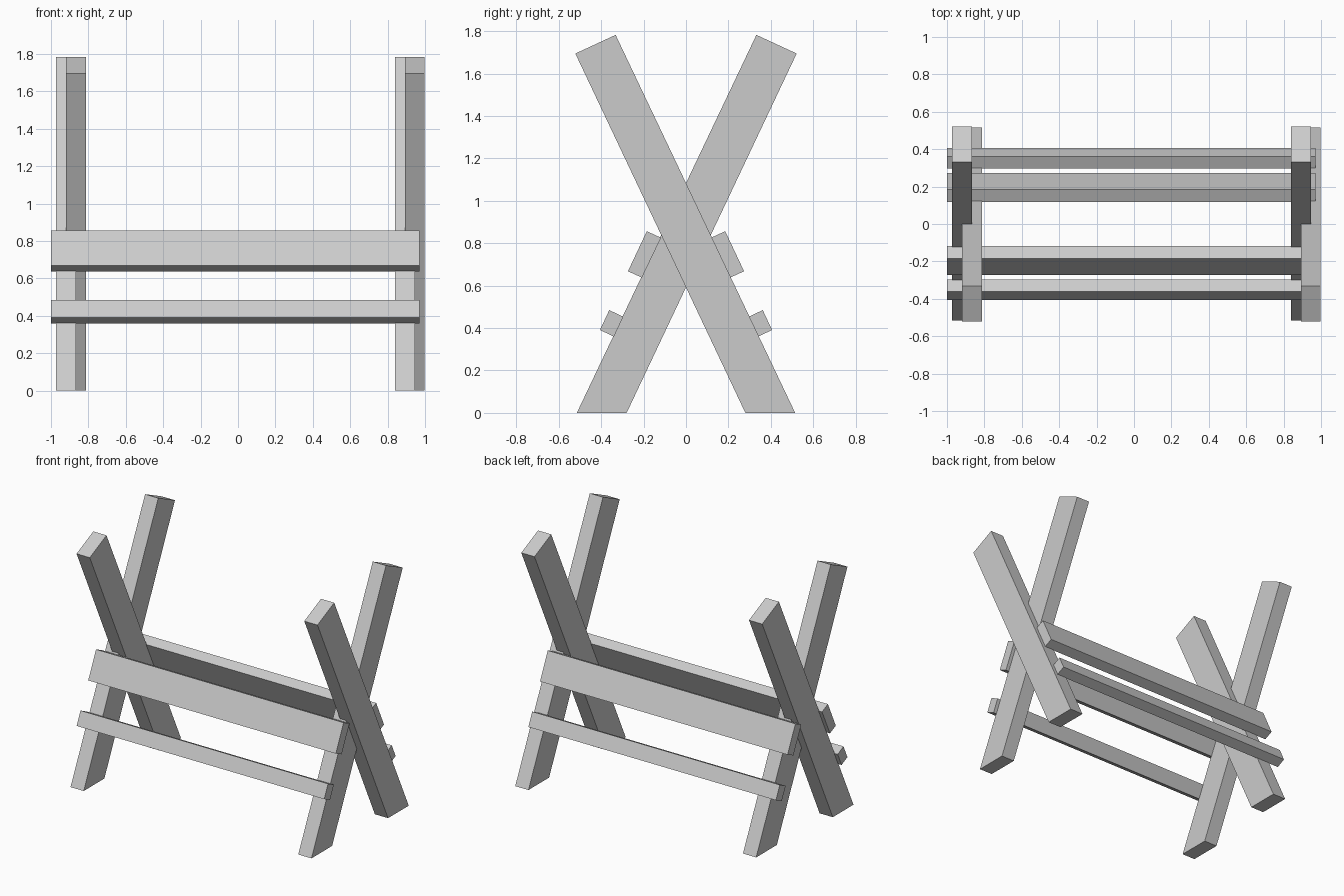
import bpy, bmesh

cube = bpy.data.objects.get("Cube")
if cube:
    bpy.data.objects.remove(cube, do_unlink=True)

# One plain wood-grey finish for every part
grey = bpy.data.materials.new("light grey")
grey.use_nodes = True
colour = (0.6, 0.6, 0.6, 1)
grey.diffuse_color = colour
grey.node_tree.nodes["Principled BSDF"].inputs["Base Color"].default_value = colour


def prism(name, profile, x0, x1, side=1):
    """Extrude a (y, z) profile along x; side=-1 mirrors it front to back."""
    bm = bmesh.new()
    face = bm.faces.new([bm.verts.new((x0, side * y, z)) for y, z in profile])
    moved = bmesh.ops.extrude_face_region(bm, geom=[face])["geom"]
    verts = [v for v in moved if isinstance(v, bmesh.types.BMVert)]
    bmesh.ops.translate(bm, verts=verts, vec=(x1 - x0, 0, 0))
    bmesh.ops.recalc_face_normals(bm, faces=bm.faces)
    mesh = bpy.data.meshes.new(name)
    bm.to_mesh(mesh)
    bm.free()
    mesh.materials.append(grey)
    obj = bpy.data.objects.new(name, mesh)
    bpy.context.collection.objects.link(obj)


# Cross-sections: a leaning leg with a level foot, and two tilted rails
LEG = [(-0.515, 0), (-0.28, 0), (0.522, 1.695), (0.332, 1.783)]
UPPER_RAIL = [(0.208, 0.638), (0.274, 0.668), (0.185, 0.857), (0.118, 0.826)]
LOWER_RAIL = [(0.34, 0.36), (0.406, 0.391), (0.362, 0.485), (0.296, 0.453)]

# Crossed legs at each end, half-lapped where they meet
for end, x in (("right", -0.972), ("left", 0.84)):
    prism(end + "_front_foot_leg", LEG, x, x + 0.105)
    prism(end + "_back_foot_leg", LEG, x + 0.053, x + 0.158, -1)

# Long rails on the outer faces of the legs
for where, side in (("front", -1), ("back", 1)):
    prism(where + "_upper_rail", UPPER_RAIL, -1, 0.97, side)
    prism(where + "_lower_rail", LOWER_RAIL, -1, 0.97, side)
